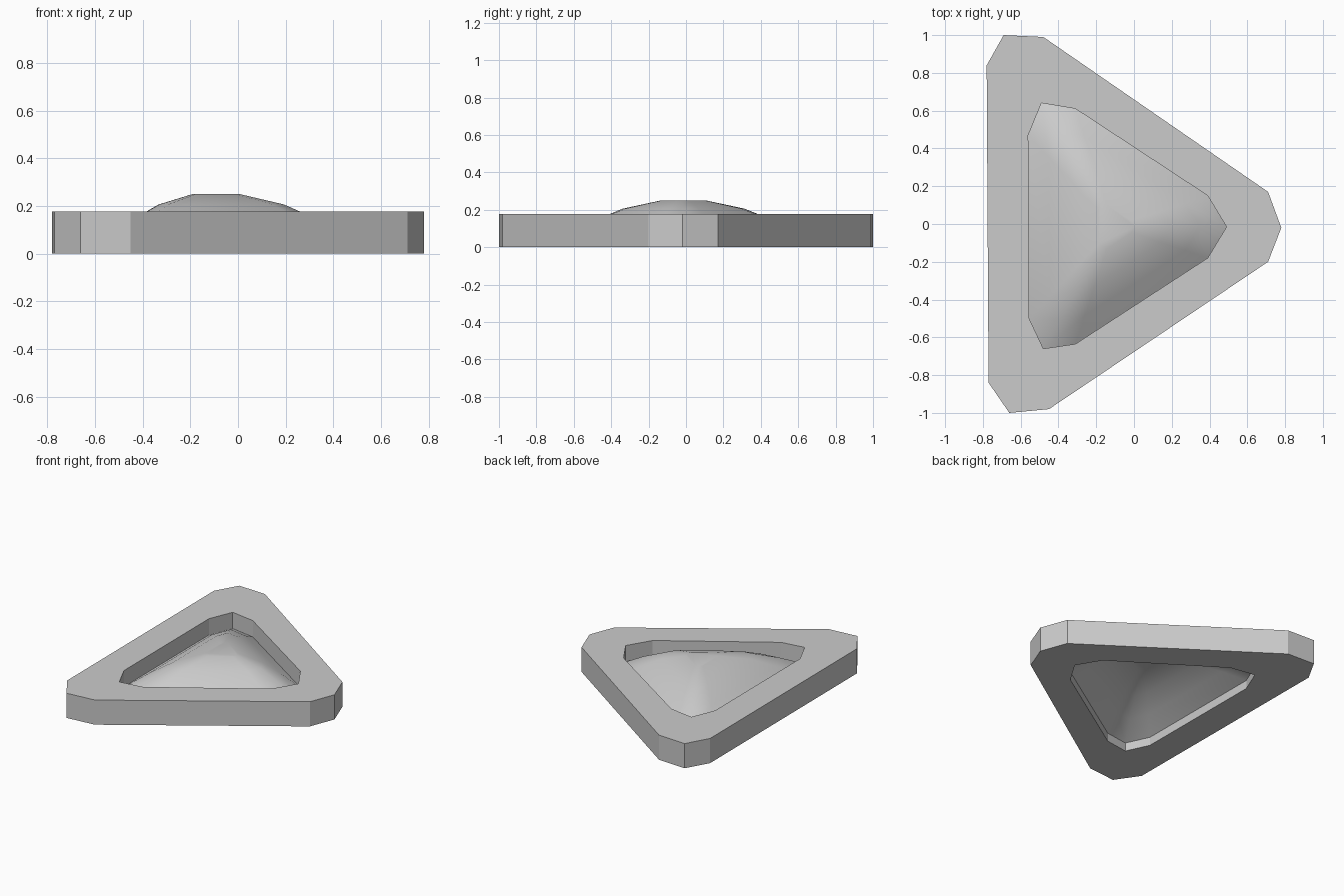
import bpy, bmesh

if "Cube" in bpy.data.objects:
    bpy.data.objects.remove(bpy.data.objects["Cube"])

OUTER = [(-0.78, 0.84), (-0.77, -0.84), (-0.66, -1.0), (-0.45, -0.98), (0.71, -0.20),
         (0.78, -0.02), (0.71, 0.17), (-0.48, 0.99), (-0.69, 1.0)]
INNER = [(-0.56, 0.47), (-0.555, -0.50), (-0.48, -0.66), (-0.31, -0.635), (0.39, -0.18),
         (0.49, -0.015), (0.39, 0.15), (-0.31, 0.61), (-0.49, 0.64)]
HEIGHT = 0.177


def ring(bm, pts, z):
    return [bm.verts.new((x, y, z)) for x, y in pts]


def bridge(bm, a, b):
    n = len(a)
    return [bm.faces.new((a[i], a[(i + 1) % n], b[(i + 1) % n], b[i])) for i in range(n)]


def finish(bm, name):
    mesh = bpy.data.meshes.new(name)
    bm.to_mesh(mesh)
    bm.free()
    obj = bpy.data.objects.new(name, mesh)
    bpy.context.collection.objects.link(obj)
    return obj


# Flat-sided triangular frame with clipped corners and an open middle
bm = bmesh.new()
loops = [ring(bm, OUTER, 0), ring(bm, OUTER, HEIGHT), ring(bm, INNER, HEIGHT), ring(bm, INNER, 0)]
for i in range(4):
    bridge(bm, loops[i], loops[(i + 1) % 4])
bmesh.ops.recalc_face_normals(bm, faces=bm.faces)
finish(bm, "triangular_frame")

# Smooth domed panel set inside the frame opening, hollow underneath
CX, CY = -0.105, -0.015
bm = bmesh.new()
prev = None
for scale, z in [(1.0, 0.06), (0.76, 0.138), (0.50, 0.206), (0.185, 0.25)]:
    pts = [(CX + (x - CX) * scale, CY + (y - CY) * scale) for x, y in INNER]
    cur = ring(bm, pts, z)
    if prev:
        bridge(bm, prev, cur)
    prev = cur
bm.faces.new(prev)
for f in bm.faces:
    f.smooth = True
finish(bm, "domed_panel")
